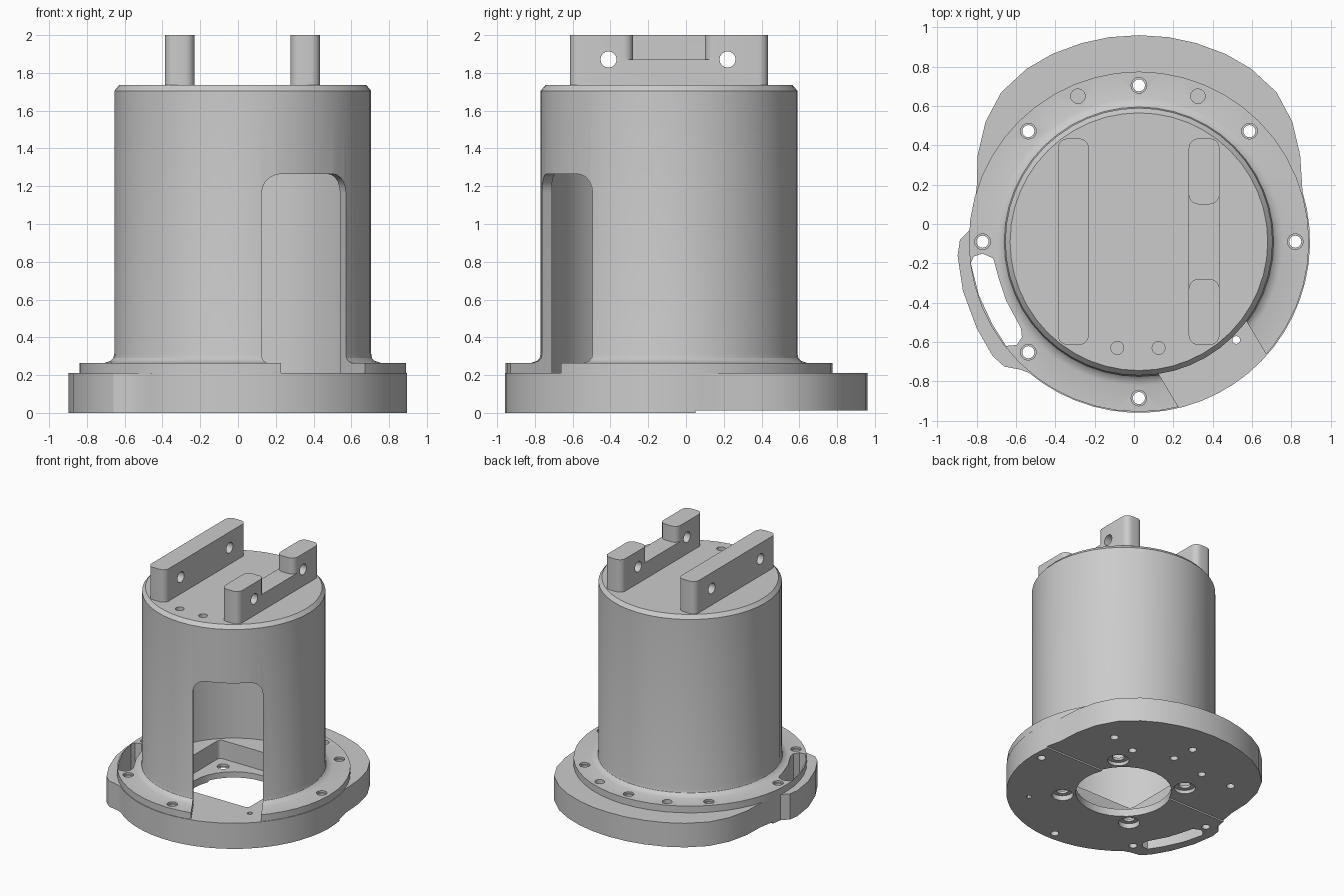
import bpy, bmesh, math
from mathutils import Matrix, Vector

if "Cube" in bpy.data.objects:
    bpy.data.objects.remove(bpy.data.objects["Cube"])

CX, CY = 0.025, -0.09          # axis of the housing


def finish(bm, name):
    bm.normal_update()
    bmesh.ops.recalc_face_normals(bm, faces=bm.faces)
    if bm.calc_volume(signed=True) < 0:
        bmesh.ops.reverse_faces(bm, faces=bm.faces)
    me = bpy.data.meshes.new(name)
    bm.to_mesh(me)
    bm.free()
    ob = bpy.data.objects.new(name, me)
    bpy.context.collection.objects.link(ob)
    return ob


def prism(name, pts, z0, z1, mat=None):
    bm = bmesh.new()
    face = bm.faces.new([bm.verts.new((x, y, z0)) for x, y in pts])
    ext = bmesh.ops.extrude_face_region(bm, geom=[face], use_keep_orig=True)
    vs = [v for v in ext["geom"] if isinstance(v, bmesh.types.BMVert)]
    bmesh.ops.translate(bm, verts=vs, vec=(0, 0, z1 - z0))
    if mat:
        bm.transform(mat)
    return finish(bm, name)


def arc(x, y, r, a0, a1, n):
    return [(x + r * math.cos(math.radians(a0 + (a1 - a0) * i / n)),
             y + r * math.sin(math.radians(a0 + (a1 - a0) * i / n))) for i in range(n + 1)]


def circle(x, y, r, n=20):
    return arc(x, y, r, 0, 360, n)[:-1]


def rounded(x0, y0, x1, y1, r, n=5):
    return (arc(x1 - r, y1 - r, r, 0, 90, n) + arc(x0 + r, y1 - r, r, 90, 180, n)
            + arc(x0 + r, y0 + r, r, 180, 270, n) + arc(x1 - r, y0 + r, r, 270, 360, n))


def cut(target, pts, z0, z1, mat=None):
    cutter = prism("cutter", pts, z0, z1, mat)
    cutter.hide_render = True
    m = target.modifiers.new("cut", "BOOLEAN")
    m.operation, m.solver, m.object = "DIFFERENCE", "EXACT", cutter
    bpy.context.view_layer.objects.active = target
    bpy.ops.object.modifier_apply(modifier=m.name)
    bpy.data.objects.remove(cutter)


# Housing: revolved flange, fillet, wall and roof
profile = [(0, 1.62), (.625, 1.62), (.625, .21), (.865, .21), (.865, .265), (.73, .265),
           (.70, .275), (.685, .29), (.68, .315), (.68, 1.705), (.655, 1.735), (0, 1.735)]
bm = bmesh.new()
vs = [bm.verts.new((r, 0, z)) for r, z in profile]
es = [bm.edges.new(p) for p in zip(vs, vs[1:])]
bmesh.ops.spin(bm, geom=vs + es, cent=(0, 0, 0), axis=(0, 0, 1), angle=math.tau, steps=48)
bmesh.ops.remove_doubles(bm, verts=bm.verts, dist=1e-4)
bmesh.ops.translate(bm, verts=bm.verts, vec=(CX, CY, 0))
housing = finish(bm, "housing")

# Tall window in the front right of the wall, also opening the flange
d = Vector((math.cos(math.radians(-59)), math.sin(math.radians(-59)), 0))
frame = Matrix(((-d.y, 0, d.x, CX), (d.x, 0, d.y, CY), (0, 1, 0, 0), (0, 0, 0, 1)))
cut(housing, rounded(-.26, -.1, .26, 1.265, .1), .3, 1.3, frame)

# Base plate: round front, wider back, ear on the left
half = [(.82, .35), (.78, .52), (.70, .67), (.57, .79), (.44, .865), (.29, .92), (.15, .95)]
ear = [(-.835, -.03), (-.885, -.08), (-.897, -.16), (-.87, -.34), (-.80, -.53),
       (-.72, -.67), (-.66, -.725), (-.58, -.74)]
outline = ([(CX + x, y) for x, y in half] + [(CX, .96)]
           + [(CX - x, y) for x, y in reversed(half)] + [(-.80, .18)] + ear
           + arc(CX, CY, .87, 230, 377, 24))
base = prism("base_plate", outline, 0, .21)

# Base pocket, central bore and raised underside at the back
cut(base, rounded(CX - .43, CY - .43, CX + .43, CY + .43, .03), .06, .4)
cut(base, circle(CX, CY, .355, 32), -.1, .3)
cut(base, [(-1.1, .05), (1.1, .05), (1.1, 1.1), (-1.1, 1.1)], -.1, .013)

# Counterbored holes and blind holes in the underside
for k in range(4):
    a = math.radians(45 + 90 * k)
    x, y = CX + .455 * math.cos(a), CY + .455 * math.sin(a)
    cut(base, circle(x, y, .08), -.1, .04)
    cut(base, circle(x, y, .045), -.1, .3)
for x, y in [(.36, .41), (.05, .52), (-.26, .47)]:
    cut(base, circle(x, y, .03, 16), -.1, .05)
cut(base, circle(.52, -.59, .02, 12), -.1, .3)

# Curved slot through the ear
slot = [(-.83, -.20), (-.815, -.165), (-.77, -.15), (-.715, -.175), (-.69, -.27), (-.65, -.39),
        (-.575, -.53), (-.57, -.575), (-.595, -.615), (-.65, -.62), (-.72, -.51), (-.79, -.36)]
for ob in (base, housing):
    cut(ob, slot, -.1, .5)

# Bolt circle with countersunk tops (none at the window)
for k in range(7):
    a = math.radians(45 * k)
    x, y = CX + .795 * math.cos(a), CY + .795 * math.sin(a)
    cut(housing, circle(x, y, .04, 16), .25, .3)
    for ob in (base, housing):
        cut(ob, circle(x, y, .031, 16), -.1, .4)
for x in (-.285, .325):
    cut(housing, circle(x, .65, .037, 16), .2, .4)

# Roof holes
for x in (-.085, .125):
    cut(housing, circle(x, -.63, .033, 16), 1.66, 1.8)

# Two lug bars on the roof, the right one with a round-cornered notch
left_bar = prism("left_lug_bar", rounded(-.387, -.615, -.23, .435, .05), 1.73, 2)
right_bar = prism("right_lug_bar", rounded(.278, -.615, .435, .435, .05), 1.73, 2)
notch = ([(.2, -.33)] + arc(.328, -.33, .05, 180, 90, 5) + arc(.385, -.33, .05, 90, 0, 5)
         + [(.5, -.33), (.5, .15)] + arc(.385, .15, .05, 0, -90, 5)
         + arc(.328, .15, .05, 270, 180, 5) + [(.2, .15)])
cut(right_bar, notch, 1.87, 2.1)
side = Matrix(((0, 0, 1, 0), (1, 0, 0, 0), (0, 1, 0, 0), (0, 0, 0, 1)))
for bar in (left_bar, right_bar):
    for y in (-.41, .22):
        cut(bar, circle(y, 1.871, .043, 16), -1, 1, side)

# Smooth shading with sharp edges kept
bpy.ops.object.select_all(action="DESELECT")
for ob in (housing, base, left_bar, right_bar):
    ob.select_set(True)
bpy.context.view_layer.objects.active = housing
bpy.ops.object.shade_smooth_by_angle(angle=math.radians(30))
